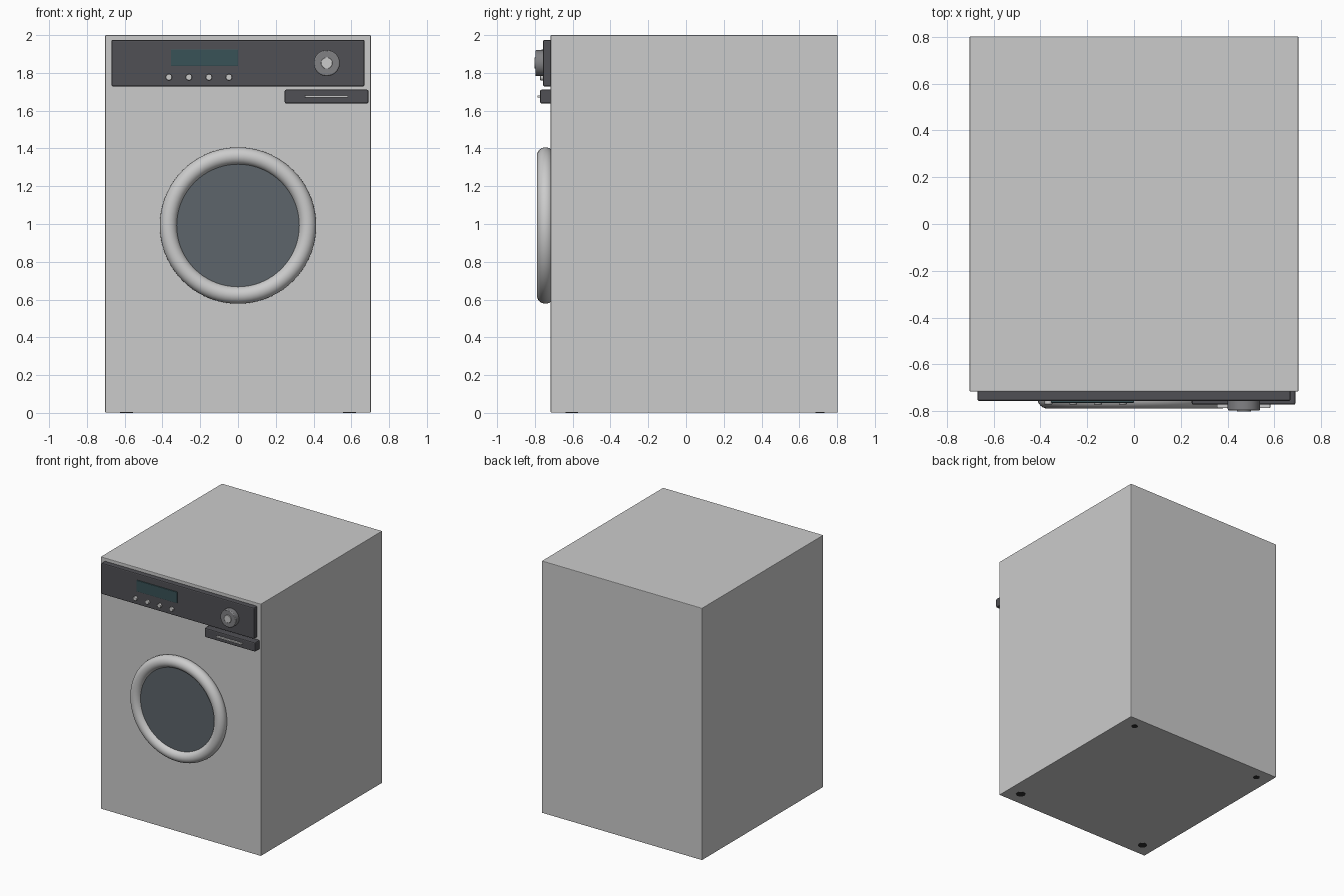
import bpy
import math

if "Cube" in bpy.data.objects:
    bpy.data.objects.remove(bpy.data.objects["Cube"])


def material(name, rgb):
    m = bpy.data.materials.new(name)
    m.diffuse_color = (*rgb, 1)
    m.use_nodes = True
    m.node_tree.nodes["Principled BSDF"].inputs["Base Color"].default_value = m.diffuse_color
    return m


PANEL = material("dark_plastic", (0.08, 0.08, 0.09))
SCREEN = material("screen_tint", (0.04, 0.085, 0.095))
GLASS = material("door_glass_tint", (0.11, 0.13, 0.145))
KNOB = material("knob_grey", (0.22, 0.22, 0.23))
RUBBER = material("rubber", (0.03, 0.03, 0.03))


def finish(name, mat, bevel):
    o = bpy.context.object
    o.name = name
    if mat:
        o.data.materials.append(mat)
    if bevel:
        b = o.modifiers.new("bevel", 'BEVEL')
        b.width = bevel
        b.segments = 2
        b.limit_method = 'ANGLE'
    return o


def box(name, x, y, z, mat=None, bevel=0.0):
    # each of x, y, z is a (min, max) pair
    bpy.ops.mesh.primitive_cube_add(size=1, location=[sum(r) / 2 for r in (x, y, z)])
    bpy.context.object.scale = [r[1] - r[0] for r in (x, y, z)]
    bpy.ops.object.transform_apply(location=False, rotation=False, scale=True)
    return finish(name, mat, bevel)


def disc(name, x, z, r, y, mat=None, bevel=0.0, sides=32):
    # cylinder whose axis points to the front
    bpy.ops.mesh.primitive_cylinder_add(vertices=sides, radius=r, depth=y[1] - y[0],
                                        location=(x, sum(y) / 2, z),
                                        rotation=(math.pi / 2, 0, 0))
    bpy.ops.object.shade_smooth_by_angle(angle=math.radians(40))
    return finish(name, mat, bevel)


FRONT = -0.717

# Cabinet
box("cabinet", (-0.703, 0.703), (FRONT, 0.803), (0.002, 2.0), bevel=0.004)

# Control panel with screen, buttons and dial
box("control_panel", (-0.67, 0.67), (-0.757, FRONT + 0.01), (1.728, 1.975), PANEL, 0.008)
box("display", (-0.355, 0.0), (-0.765, -0.75), (1.836, 1.924), SCREEN, 0.003)
for i in range(4):
    disc(f"button_{i + 1}", -0.366 + 0.106 * i, 1.777, 0.017, (-0.772, -0.75), None, 0.003, 24)
disc("dial", 0.47, 1.852, 0.069, (-0.798, -0.75), KNOB, 0.006, 48)
disc("dial_cap", 0.47, 1.852, 0.03, (-0.803, -0.79), None, 0.002)

# Detergent drawer
box("detergent_drawer", (0.247, 0.691), (-0.773, FRONT + 0.01), (1.638, 1.711), PANEL, 0.008)
box("drawer_handle", (0.355, 0.583), (-0.787, -0.765), (1.669, 1.681), None, 0.003)

# Round door
bpy.ops.mesh.primitive_torus_add(major_segments=72, minor_segments=24,
                                 major_radius=0.368, minor_radius=0.046,
                                 location=(0, -0.744, 0.992), rotation=(math.pi / 2, 0, 0))
bpy.ops.object.shade_smooth()
finish("door_ring", None, 0)
disc("door_glass", 0, 0.992, 0.335, (-0.758, FRONT + 0.01), GLASS, 0, 64)

# Feet, almost flush with the underside
for sx, side in ((-1, "left"), (1, "right")):
    for y, end, r in ((-0.605, "front", 0.034), (0.71, "back", 0.024)):
        bpy.ops.mesh.primitive_cylinder_add(vertices=24, radius=r, depth=0.04,
                                            location=(sx * 0.59, y, 0.02))
        finish(f"foot_{end}_{side}", RUBBER, 0)
